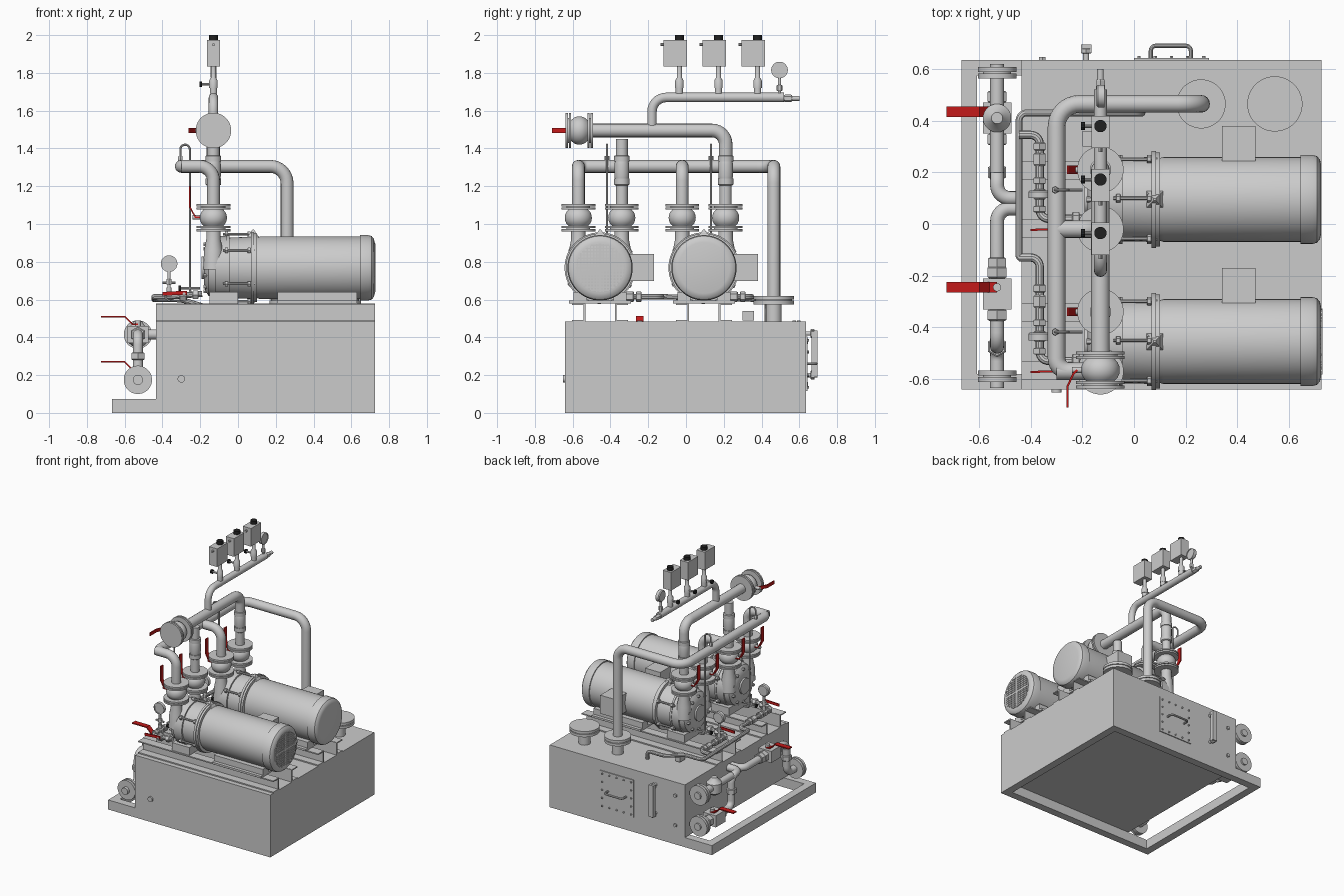
import bpy, bmesh, math
from mathutils import Vector as V

if "Cube" in bpy.data.objects:
    bpy.data.objects.remove(bpy.data.objects["Cube"])

X, Y, Z = V((1, 0, 0)), V((0, 1, 0)), V((0, 0, 1))


def material(name, col):
    m = bpy.data.materials.new(name)
    m.diffuse_color = col
    m.use_nodes = True
    m.node_tree.nodes["Principled BSDF"].inputs["Base Color"].default_value = m.diffuse_color
    return m


RED = material("red_paint", (0.55, 0.01, 0.01, 1))
BLACK = material("black_plastic", (0.015, 0.015, 0.015, 1))


def finish(name, data, mat=None):
    ob = bpy.data.objects.new(name, data)
    bpy.context.collection.objects.link(ob)
    if mat:
        data.materials.append(mat)
    return ob


def from_bm(name, bm, mat=None):
    bmesh.ops.recalc_face_normals(bm, faces=bm.faces)
    me = bpy.data.meshes.new(name)
    bm.to_mesh(me)
    bm.free()
    return finish(name, me, mat)


def box(name, lo, hi, mat=None):
    bm = bmesh.new()
    bmesh.ops.create_cube(bm, size=1)
    lo, hi = V(lo), V(hi)
    for v in bm.verts:
        v.co = V([lo[i] + (v.co[i] + .5) * (hi[i] - lo[i]) for i in range(3)])
    return from_bm(name, bm, mat)


def lathe(name, o, axis, prof, n=32, mat=None):
    """Revolve (distance, radius) points about an axis through o."""
    bm = bmesh.new()
    rot = Z.rotation_difference(axis)
    rings = [[bm.verts.new(V(o) + rot @ V((r * math.cos(a), r * math.sin(a), t)))
              for a in [math.tau * (i + .5) / n for i in range(n)]] for t, r in prof]
    for a, b in zip(rings, rings[1:]):
        for i in range(n):
            bm.faces.new((a[i], a[(i + 1) % n], b[(i + 1) % n], b[i]))
    bm.faces.new(rings[0])
    bm.faces.new(rings[-1])
    return from_bm(name, bm, mat)


def cyl(name, o, axis, length, r, n=24, mat=None):
    return lathe(name, o, axis, [(0, r), (length, r)], n, mat)


def pipe(name, pts, r, bend=.08):
    """Round tube through corner points with rounded elbows."""
    p = [V(q) for q in pts]
    path = [p[0]]
    for a, b, c in zip(p, p[1:], p[2:]):
        d = min(bend, .5 * (a - b).length, .5 * (c - b).length)
        s, e = b + (a - b).normalized() * d, b + (c - b).normalized() * d
        h1, h2 = s.lerp(b, .5523), e.lerp(b, .5523)
        for i in range(9):
            t = i / 8
            path.append(s*(1-t)**3 + h1*3*t*(1-t)**2 + h2*3*t*t*(1-t) + e*t**3)
    path.append(p[-1])
    path = [q for i, q in enumerate(path) if i == 0 or (q - path[i-1]).length > 1e-5]
    cu = bpy.data.curves.new(name, 'CURVE')
    cu.dimensions, cu.bevel_depth, cu.use_fill_caps = '3D', r, True
    cu.bevel_resolution = 6 if r > .02 else 3
    sp = cu.splines.new('POLY')
    sp.points.add(len(path) - 1)
    for q, co in zip(sp.points, path):
        q.co = (*co, 1)
    return finish(name, cu)


def strip(name, pts, width, axis, mat=RED):
    """Flat bent bar, used for levers."""
    bm = bmesh.new()
    rows = [[bm.verts.new(V(p) + axis * s * width / 2) for s in (-1, 1)] for p in pts]
    for a, b in zip(rows, rows[1:]):
        bm.faces.new((a[0], a[1], b[1], b[0]))
    ob = from_bm(name, bm, mat)
    m = ob.modifiers.new("thickness", 'SOLIDIFY')
    m.thickness, m.offset = .008, 0
    return ob


def valve(name, o, axis, R=.09, h=.072):
    """Ball valve between two flange pairs."""
    half = [(h, R), (h - .012, R), (h - .012, R * .7), (h - .017, R * .7),
            (h - .017, R), (h - .029, R), (h - .029, R * .58), (.03, R * .71), (.015, R * .78)]
    lathe(name, o, axis, [(-t, r) for t, r in half] + [(0, R * .8)] + half[::-1])


def nut(name, o, axis, length, r):
    lathe(name, o, axis, [(0, r * .85), (length * .1, r), (length * .9, r), (length, r * .85)], 6)


def gauge(name, o, face):
    """Dial gauge on a stem, o is the foot of the stem."""
    o = V(o)
    cyl(name + "_stem", o, Z, .11, .009, 12)
    nut(name + "_nut", o + Z * .03, Z, .03, .016)
    lathe(name, o + Z * .14 - face * .015, face, [(0, .038), (.006, .044), (.03, .044), (.03, .037), (.026, .037)])


# tank and open base frame
box("tank", (-.435, -.64, .074), (.725, .635, .483))
box("frame_left", (-.667, -.64, 0), (-.607, .635, .074))
box("frame_right", (.665, -.58, 0), (.725, .575, .074))
for s, y in (("front", -.64), ("back", .575)):
    box("frame_" + s, (-.607 if s else 0, y, 0), (.725, y + .06, .074))

# access hatch with bolts and handle, level gauge and plugs on the back
box("hatch", (.0, .635, .115), (.29, .642, .405))
for i in range(5):
    for a, b in ((.02 + i * .0625, .135), (.02 + i * .0625, .385), (.02, .135 + i * .0625), (.27, .135 + i * .0625)):
        cyl("hatch_bolt", (a, .642, b), Y, .008, .007, 6)
pipe("hatch_handle", [(.065, .64, .26), (.065, .69, .26), (.22, .69, .26), (.22, .64, .26)], .008, .02)
for z in (.2, .42):
    cyl("level_gauge_elbow", (-.185, .635, z), Y, .06, .012, 12)
    nut("level_gauge_nut", (-.185, .66, z), Y, .02, .024)
box("level_gauge", (-.205, .665, .19), (-.165, .695, .435))
for z in (.15, .38):
    cyl("tank_plug", (-.355, .635, z), Y, .012, .014, 6)
cyl("front_plug", (-.3, -.64, .18), -Y, .012, .02, 12)

# tank top: return line flange and breather
for x, R in ((.26, .095), (.545, .107)):
    cyl("tank_nozzle", (x, .465, .48), Z, .11, .042)
    lathe("tank_flange", (x, .465, .575), Z, [(0, R), (.02, R), (.02, R * .9), (.025, R * .9), (.025, R), (.045, R)])

# two pump sets
for k, yc in enumerate((-.455, .095)):
    for s in (-1, 1):
        w = yc + s * .083
        box("rail_web", (-.435, w - .005, .483), (.725, w + .005, .578))
        for z in (.483, .57):
            a, b = sorted((w, w + s * .065))
            box("rail_flange", (-.435, a, z), (.725, b, z + .009))
    o = (0, yc, .768)
    lathe("motor", o, X, [(.1, .16), (.115, .165), (.645, .165), (.645, .173), (.69, .173), (.708, .168), (.719, .155), (.724, .135)], 48)
    lathe("adaptor", o, X, [(-.06, .172), (-.045, .172), (-.045, .16), (.068, .165), (.068, .188),
                            (.085, .188), (.085, .182), (.1, .182), (.1, .16)], 48)
    lathe("pump_casing", o, X, [(-.18, .09), (-.172, .125), (-.155, .15), (-.12, .16), (-.12, .168), (-.06, .168)], 40)
    cyl("pump_end_cover", (-.192, yc, .768), X, .03, .06)
    for i in range(10):
        a = math.tau * (i + .5) / 10
        dy, dz = math.cos(a), math.sin(a)
        cyl("casing_bolt", (-.183, yc + dy * .125, .768 + dz * .125), X, .03, .011, 6)
    for i in range(6):
        a = math.tau * i / 6 + .5
        dy, dz = math.cos(a) * .178, math.sin(a) * .178
        cyl("tie_bolt", (-.08, yc + dy, .768 + dz), X, .17, .007, 8)
        for x in (-.07, .05):
            nut("tie_nut", (x, yc + dy, .768 + dz), X, .018, .016)
    lathe("lifting_lug", (.08, yc, .93), Z, [(0, .045), (.04, .006)], 4)
    box("terminal_box", (.34, yc + .1, .697), (.47, yc + .285, .84))
    box("motor_foot", (.21, yc - .165, .58), (.63, yc + .165, .595))
    for s in (-1, 1):
        a, b = sorted((yc + s * .07, yc + s * .14))
        box("foot_rib", (.21, a, .59), (.63, b, .64))
    box("pump_foot", (-.15, yc - .14, .58), (.0, yc + .14, .64))
    if k == 0:  # fan grille, split into quadrants
        for i in range(-7, 8):
            p = i * .017
            L = math.sqrt(.128 ** 2 - p * p)
            wd = .008 if i == 0 else .0035
            box("grille_bar", (.718, yc + p - wd, .768 - L), (.729, yc + p + wd, .768 + L))
            box("grille_bar", (.718, yc - L, .768 + p - wd), (.729, yc + L, .768 + p + wd))

    # suction and discharge risers with valves
    for s in (-1, 1):
        y = yc + s * .115
        lathe("pump_nozzle", (-.13, y, .76), Z, [(0, .055), (.1, .05), (.16, .038), (.22, .038)])
        valve("riser_valve", (-.13, y, 1.033), Z)
        cyl("valve_stem", (-.13, y, 1.035), -X, .11, .012, 12)
        strip("riser_lever", [(-.2, y, 1.035), (-.225, y, 1.035), (-.255, y, 1.09), (-.255, y, 1.2)], .032, Y)
    yd, ys = yc + .115, yc - .115
    pipe("suction_branch", [(-.13, ys, 1.09), (-.13, ys, 1.305), (-.3, ys, 1.305)], .034, .075)
    cyl("discharge_riser", (-.13, yd, 1.09), Z, .36, .032)
    lathe("check_valve", (-.13, yd, 1.205), Z, [(0, .036), (.004, .042), (.035, .042), (.035, .037), (.05, .04),
                                               (.11, .04), (.125, .037), (.125, .042), (.155, .042), (.158, .036)], 16)

    # vent tube looping to the suction manifold
    yt = yc + .037
    pipe("vent_tube", [(-.2, yt, .63), (-.255, yt, .63), (-.255, yt, 1.42), (-.305, yt, 1.42), (-.305, yt, 1.31)], .006, .025)
    nut("vent_fitting", (-.305, yt, 1.33), Z, .03, .014)
    cyl("vent_needle_valve", (-.31, yt, .66), X, .11, .006, 10)
    cyl("vent_knob", (-.315, yt, .66), X, .012, .014, 12, BLACK)

    # flushing line with ball valve, strainer nuts and gauge
    yb = (-.13, .345)[k]
    pipe("flush_line", [(-.445, yb, .615), (-.365, yb, .615), (-.365, yc - .075, .615), (-.19, yc - .075, .63)], .016, .035)
    for dy, L in ((.19, .03), (.13, .05), (.06, .025), (.0, .04), (-.05, .025)):
        nut("flush_fitting", (-.365, yc + dy, .615), Y, L, .027)
    nut("flush_union", (-.31, yc - .075, .62), X, .04, .028)
    nut("flush_union", (-.24, yc - .075, .625), X, .03, .026)
    cyl("flush_valve_stem", (-.285, yc - .06, .63), -Y, .06, .008, 10)
    strip("flush_lever", [(-.27, yc - .115, .635), (-.31, yc - .115, .635), (-.4, yc - .118, .63)], .02, Z)
    cyl("gauge_riser", (-.365, yc + .02, .615), Z, .05, .014, 12)
    cyl("gauge_cock", (-.4, yc + .02, .69), X, .07, .007, 10)
    gauge("pump_gauge", (-.365, yc + .02, .65), -Y)

# flushing header back to the tank
pipe("flush_header", [(.03, .43, .48), (.03, .43, .545), (-.12, .43, .545), (-.3, .43, .6), (-.445, .43, .6), (-.445, -.13, .615), (-.43, -.13, .615)], .014, .03)
box("header_cock", (-.2, .3, .49), (-.16, .36, .54))

# suction manifold and drop to the tank
pipe("suction_manifold", [(-.2, -.57, 1.305), (-.3, -.57, 1.305), (-.3, .465, 1.305), (.26, .465, 1.305), (.26, .465, .6)], .034, .09)

# discharge header with outlet valve
pipe("discharge_header", [(-.13, .21, 1.35), (-.13, .21, 1.495), (-.13, -.5, 1.495)], .036, .09)
valve("outlet_valve", (-.13, -.565, 1.495), Y, .094)
cyl("outlet_stem", (-.13, -.565, 1.495), -X, .11, .012, 12)
strip("outlet_lever", [(-.22, -.565, 1.495), (-.235, -.58, 1.495), (-.258, -.63, 1.495), (-.258, -.71, 1.495)], .025, Z)

# instrument branch with three pressure switches
pipe("instrument_pipe", [(-.13, -.18, 1.5), (-.13, -.18, 1.67), (-.13, .52, 1.67)], .025, .075)
nut("drain_cock_body", (-.13, .52, 1.665), Y, .04, .02)
cyl("drain_cock", (-.13, .55, 1.665), Y, .05, .013, 12)
for i in range(3):
    y = -.035 + i * .207
    lathe("switch_stem", (-.13, y, 1.69), Z, [(0, .02), (.03, .02), (.03, .023), (.07, .023), (.085, .014), (.15, .014)], 12)
    cyl("switch_cock", (-.13, y, 1.74), -X, .065, .007, 10)
    cyl("switch_cock_knob", (-.19, y, 1.74), -X, .015, .016, 10, BLACK)
    box("switch_box", (-.165, y - .085, 1.835), (-.095, y + .04, 1.975))
    cyl("switch_knob", (-.13, y, 1.975), Z, .025, .024, 20, BLACK)
    cyl("switch_gland", (-.13, y - .085, 1.95), -Y, .015, .008, 10)
gauge("header_gauge", (-.13, .495, 1.675), X)

# side pipework: upper and lower connections on the left of the tank
xp, zl, zu = -.53, .175, .415
pipe("lower_line", [(xp, .62, zl), (xp, .2, zl), (xp, .2, zu), (xp, .1, zu), (-.43, .1, zu)], .027, .055)
pipe("upper_stub", [(xp, .62, zu), (xp, .2, zu)], .027)
pipe("upper_line", [(-.43, .06, zu), (xp, .06, zu), (xp, -.475, zu), (xp, -.475, zl), (xp, -.635, zl)], .027, .055)
for y, z in ((.585, zl), (.585, zu), (-.59, zl)):
    lathe("side_flange", (xp, y, z), Y, [(-.022, .075), (-.003, .075), (-.003, .055), (.003, .055), (.003, .075), (.022, .075)])
for y, z in ((.41, zl), (-.27, zu)):
    box("side_valve_body", (xp - .055, y - .06, z - .045), (xp + .055, y + .06, z + .045))
    for s in (-1, 1):
        nut("side_valve_end", (xp, y + s * .06, z), Y * s, .045, .042)
    yh = y + .025
    cyl("side_valve_stem", (xp, yh, z), Z, .075, .016, 12)
    strip("side_lever", [(xp, yh, z + .055), (-.56, yh, z + .055), (-.6, yh, z + .095), (-.725, yh, z + .095)], .04, Y)
lathe("strainer_body", (xp, .41, zu - .06), Z, [(0, .03), (.02, .055), (.09, .055), (.115, .03), (.13, .022)])
nut("union", (xp, .2, .28), Z, .04, .04)
nut("union", (xp, -.475, .28), Z, .04, .04)
nut("union", (xp, -.17, zu), Y, .04, .04)

# turn tubes into meshes and smooth everything with sharp edges kept
for ob in bpy.context.collection.objects:
    ob.select_set(True)
    bpy.context.view_layer.objects.active = ob
bpy.ops.object.convert(target='MESH')
bpy.ops.object.shade_smooth_by_angle(angle=math.radians(32))
